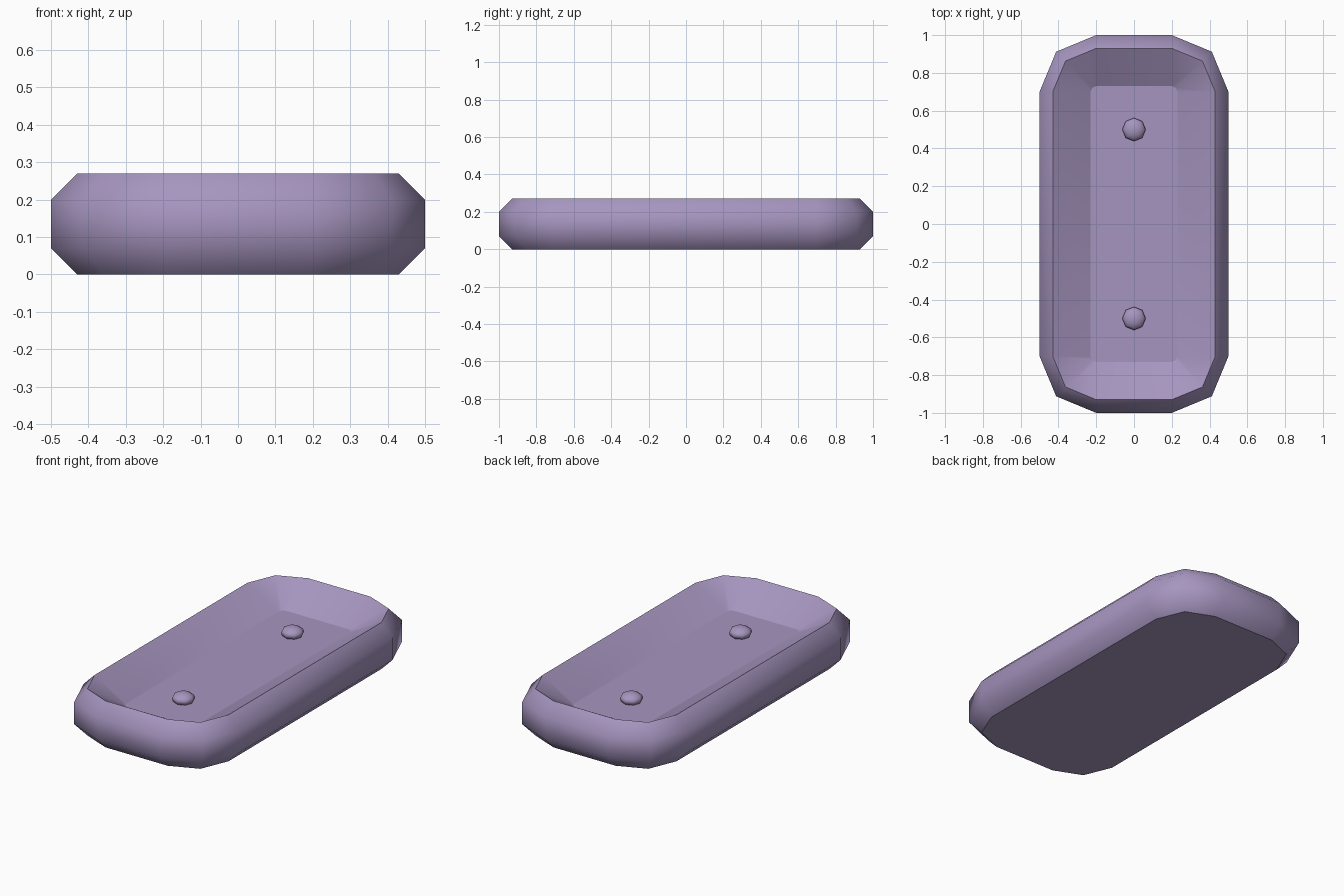
import bpy
import bmesh
from math import cos, sin, pi

if "Cube" in bpy.data.objects:
    bpy.data.objects.remove(bpy.data.objects["Cube"], do_unlink=True)

# One flat colour
lilac = bpy.data.materials.new("soft_lilac")
lilac.use_nodes = True
colour = (0.38, 0.30, 0.52, 1.0)
lilac.diffuse_color = colour
lilac.node_tree.nodes["Principled BSDF"].inputs["Base Color"].default_value = colour

CORNER_X, CORNER_Y = 0.2, 0.7   # centres of the rounded corners
FLOOR_Z = 0.157


def outline(radius):
    """Rounded rectangle with two segments per corner."""
    points = []
    for quarter, (sx, sy) in enumerate([(1, 1), (-1, 1), (-1, -1), (1, -1)]):
        for step in range(3):
            angle = quarter * pi / 2 + step * pi / 4
            points.append((sx * CORNER_X + radius * cos(angle),
                           sy * CORNER_Y + radius * sin(angle)))
    return points


def finish(name, bm):
    bmesh.ops.recalc_face_normals(bm, faces=bm.faces)
    for face in bm.faces:
        face.smooth = True
    mesh = bpy.data.meshes.new(name)
    bm.to_mesh(mesh)
    bm.free()
    mesh.materials.append(lilac)
    obj = bpy.data.objects.new(name, mesh)
    bpy.context.collection.objects.link(obj)
    return obj


# Tray: bevelled outside, sharp rim, sloping inside walls, flat floor
bm = bmesh.new()
section = [(0.23, 0), (0.3, 0.07), (0.3, 0.2), (0.23, 0.27), (0.03, FLOOR_Z)]
rings = [[bm.verts.new((x, y, z)) for x, y in outline(r)] for r, z in section]
for low, high in zip(rings, rings[1:]):
    for i in range(len(low)):
        j = (i + 1) % len(low)
        bm.faces.new((low[i], low[j], high[j], high[i]))
bm.faces.new(rings[0][::-1])
bm.faces.new(rings[-1])
for ring in (rings[0], rings[3], rings[4]):
    for a, b in zip(ring, ring[1:] + ring[:1]):
        bm.edges.get((a, b)).smooth = False
finish("tray", bm)

# Pegs: small flattened knobs standing on the floor
for name, y in (("front_peg", -0.5), ("back_peg", 0.5)):
    bm = bmesh.new()
    bmesh.ops.create_uvsphere(bm, u_segments=8, v_segments=6, radius=0.062)
    peg = finish(name, bm)
    peg.scale.z = 0.56
    peg.location = (0, y, FLOOR_Z + 0.018)
